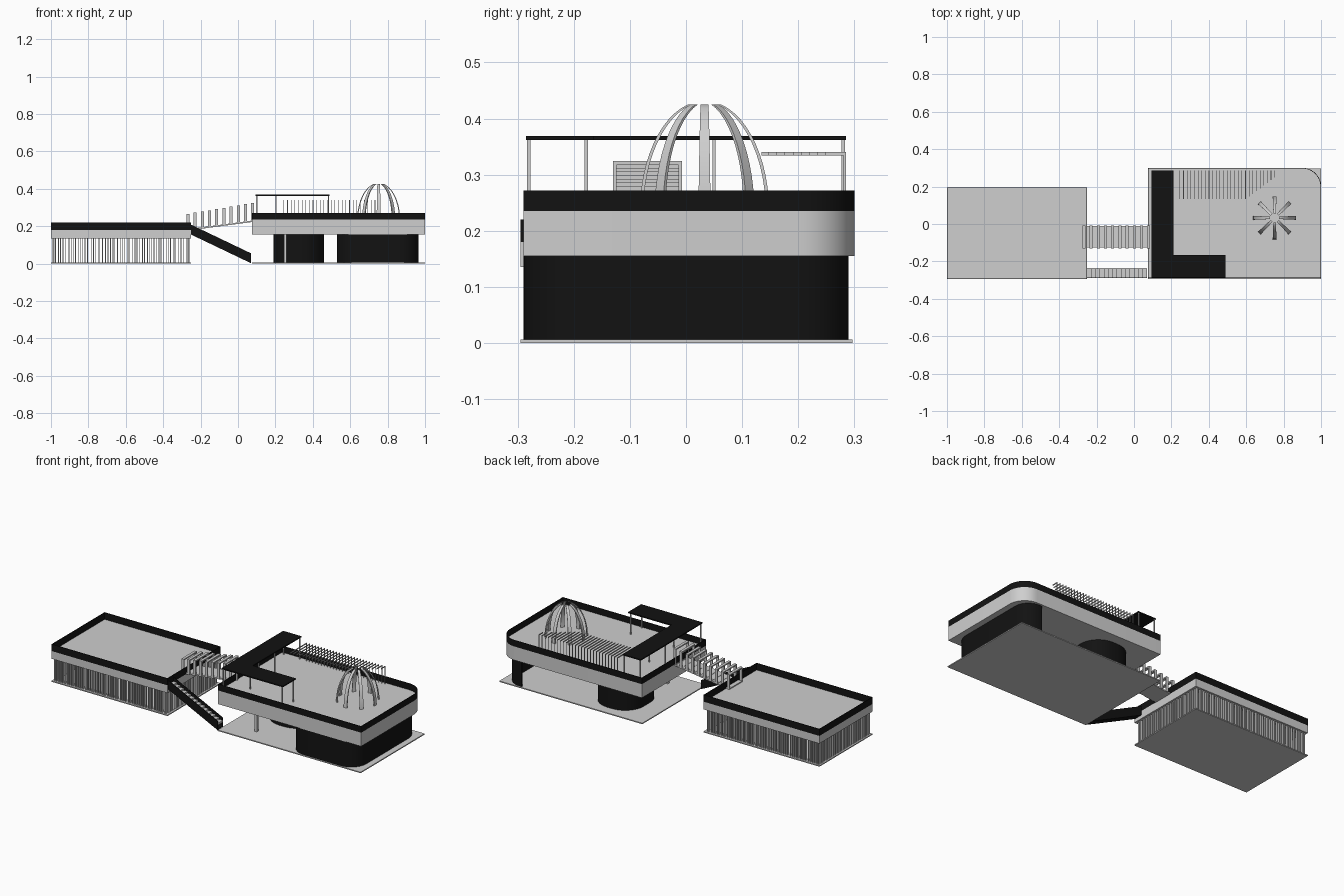
import bpy, bmesh, math, random
from mathutils import Vector

random.seed(4)
if "Cube" in bpy.data.objects:
    bpy.data.objects.remove(bpy.data.objects["Cube"], do_unlink=True)


def material(name, value):
    m = bpy.data.materials.new(name)
    m.use_nodes = True
    colour = (value, value, value, 1)
    m.diffuse_color = colour
    m.node_tree.nodes["Principled BSDF"].inputs["Base Color"].default_value = colour
    return m


LIGHT = material("pale grey", 0.62)
BLACK = material("black", 0.006)


def finish(name, bm, mat, smooth=False):
    bmesh.ops.recalc_face_normals(bm, faces=bm.faces[:])
    mesh = bpy.data.meshes.new(name)
    bm.to_mesh(mesh)
    bm.free()
    mesh.materials.append(mat)
    ob = bpy.data.objects.new(name, mesh)
    bpy.context.collection.objects.link(ob)
    if smooth:
        bpy.ops.object.select_all(action='DESELECT')
        bpy.context.view_layer.objects.active = ob
        ob.select_set(True)
        bpy.ops.object.shade_smooth_by_angle(angle=math.radians(30))
    return ob


def add_box(bm, x0, x1, y0, y1, z0, z1, rise=0):
    """Box whose +x end may be lifted by rise."""
    corners = [bm.verts.new((x, y, z + (rise if x == x1 else 0)))
               for x in (x0, x1) for y in (y0, y1) for z in (z0, z1)]
    for f in ((0, 1, 3, 2), (4, 6, 7, 5), (0, 4, 5, 1),
              (2, 3, 7, 6), (0, 2, 6, 4), (1, 5, 7, 3)):
        bm.faces.new([corners[i] for i in f])


def boxes(name, mat, items):
    bm = bmesh.new()
    for item in items:
        add_box(bm, *item)
    return finish(name, bm, mat)


def rounded(points, closed=True, steps=10):
    """Points are (x, y, radius); round each corner that has a radius."""
    out, n = [], len(points)
    for i, (x, y, r) in enumerate(points):
        p = Vector((x, y))
        if r == 0 or (not closed and i in (0, n - 1)):
            out.append(p)
            continue
        a = (Vector(points[i - 1][:2]) - p).normalized()
        b = (Vector(points[(i + 1) % n][:2]) - p).normalized()
        centre = p + (a + b) * r
        for k in range(steps + 1):
            t = k / steps * math.pi / 2
            out.append(centre - b * r * math.cos(t) - a * r * math.sin(t))
    return out


def prism(name, mat, outline, z0, z1):
    bm = bmesh.new()
    base = bm.faces.new([bm.verts.new((p.x, p.y, z0)) for p in outline])
    top = bmesh.ops.extrude_face_region(bm, geom=[base])
    verts = [g for g in top["geom"] if isinstance(g, bmesh.types.BMVert)]
    bmesh.ops.translate(bm, verts=verts, vec=(0, 0, z1 - z0))
    return finish(name, bm, mat, True)


def wall(name, mat, path, z0, z1, thick, closed=True):
    """Thin wall along a path, thickened to the left of travel."""
    n = len(path)
    inner = []
    for i, p in enumerate(path):
        before = path[i - 1] if closed or i else p
        after = path[(i + 1) % n] if closed or i < n - 1 else p
        d1, d2 = (p - before).normalized(), (after - p).normalized()
        d = (d1 + d2).normalized()
        scale = thick / max(0.5, d.dot(d2 if d2.length else d1))
        inner.append(p + Vector((-d.y, d.x)) * scale)
    bm = bmesh.new()
    rings = [[bm.verts.new((q.x, q.y, z)) for q, z in
              ((p, z0), (p, z1), (w, z1), (w, z0))] for p, w in zip(path, inner)]
    for i in range(n if closed else n - 1):
        a, b = rings[i], rings[(i + 1) % n]
        for k in range(4):
            j = (k + 1) % 4
            bm.faces.new((a[k], b[k], b[j], a[j]))
    if not closed:
        bm.faces.new(rings[0])
        bm.faces.new(rings[-1])
    return finish(name, bm, mat, True)


# Pavilion on the right-hand side of the front: floor, roof, parapet
pavilion = rounded([(-1, -.295, 0), (-.25, -.295, 0), (-.25, .195, 0), (-1, .195, 0)])
prism("pavilion_floor", LIGHT, pavilion, 0, .006)
prism("pavilion_roof", LIGHT, pavilion, .135, .18)
wall("pavilion_parapet", BLACK, pavilion, .18, .22, .003)

# Irregular screen of slim fins round the pavilion
fins = []
for i in range(56):
    x = -.985 + .72 * i / 55 + random.uniform(-.004, .004)
    for y in (-.28, .18):
        fins.append((x - .002, x + .002, y - .006, y + .006, .006, .135))
for i in range(1, 36):
    y = -.28 + .46 * i / 36 + random.uniform(-.004, .004)
    for x in (-.985, -.265):
        fins.append((x - .006, x + .006, y - .002, y + .002, .006, .135))
boxes("pavilion_fins", LIGHT, fins)

# Main house: ground plate, deep roof slab with one round corner, parapet
boxes("main_floor", LIGHT, [(.075, 1, -.295, .297, 0, .006)])
slab = rounded([(.075, -.29, 0), (1, -.29, 0), (1, .3, .1), (.075, .3, 0)])
prism("main_slab", LIGHT, slab, .155, .235)
wall("main_parapet", BLACK, slab, .235, .272, .003)

# Curved ground-floor walls
sweep = rounded([(.53, -.1, 0), (.53, -.29, .1), (.965, -.29, .1),
                 (.965, .29, .09), (.86, .29, 0)], closed=False)
wall("curved_outer_wall", BLACK, sweep, .006, .155, .008, closed=False)
core = rounded([(.19, -.06, .12), (.46, -.06, .12), (.46, .24, .12), (.19, .24, .12)])
wall("round_core_wall", BLACK, core, .006, .155, .008)
boxes("ground_post", LIGHT, [(.246, .26, -.197, -.183, .006, .155)])

# L-shaped roof canopy on slim posts
ell = [Vector(p) for p in ((.093, -.285), (.49, -.285), (.49, -.165),
                           (.21, -.165), (.21, .285), (.093, .285))]
prism("canopy", BLACK, ell, .362, .369)
posts = ((.1, -.28), (.483, -.28), (.483, -.178), (.203, -.178),
         (.203, .05), (.203, .28), (.1, .28), (.1, .05))
boxes("canopy_posts", LIGHT,
      [(x - .003, x + .003, y - .003, y + .003, .235, .362) for x, y in posts])

# Pergola: row of slim bars on legs, shortening beside the dome
bars = []
for i in range(27):
    x = .245 + i * .0195
    y = .135 + max(0, x - .6) * .75
    bars.append((x - .0015, x + .0015, y, .285, .334, .34))
    bars.append((x - .0015, x + .0015, .281, .285, .235, .334))
boxes("pergola", LIGHT, bars)

# Open dome of eight tapering curved ribs
bm = bmesh.new()
for i in range(8):
    a = i * math.pi / 4
    out = Vector((math.cos(a), math.sin(a), 0))
    side = Vector((-out.y, out.x, 0))
    previous = None
    for k in range(13):
        t = k / 12
        ang = t * math.radians(75)
        r = .115 * math.cos(ang)
        z = .235 + .19 * math.sin(ang) / math.sin(math.radians(75))
        half = .011 - .004 * t
        mid = Vector((.752, .033, z)) + out * r
        ring = [bm.verts.new(mid + side * s * half - out * d * .006)
                for s, d in ((-1, 0), (1, 0), (1, 1), (-1, 1))]
        if previous:
            for j in range(4):
                m = (j + 1) % 4
                bm.faces.new((previous[j], previous[m], ring[m], ring[j]))
        else:
            bm.faces.new(ring)
        previous = ring
    bm.faces.new(previous)
finish("dome_ribs", bm, LIGHT, True)

# Sloping bridge with a run of portal frames
boxes("bridge_deck", LIGHT, [(-.26, .08, -.125, -.01, .178, .186, .045)])
frames = []
for i in range(10):
    x = -.268 + i * .0385
    low, high = .18 + i * .005, .266 + i * .0065
    x0, x1 = x - .008, x + .008
    frames.append((x0, x1, -.13, -.007, high - .007, high))
    frames.append((x0, x1, -.13, -.007, low, low + .006))
    for y in (-.13, -.013):
        frames.append((x0, x1, y, y + .006, low, high))
boxes("bridge_frames", LIGHT, frames)

# Outdoor stair between black side panels
boxes("stair_sides", BLACK,
      [(-.25, .07, y, y + .003, .155, .208, -.153) for y in (-.29, -.241)])
boxes("stair_soffit", BLACK, [(-.25, .07, -.287, -.241, .155, .16, -.153)])
steps = []
for i in range(14):
    x, z = -.25 + i * .0228, .182 - i * .0109
    steps.append((x, x + .0235, -.287, -.241, z - .012, z))
boxes("stair_treads", LIGHT, steps)
